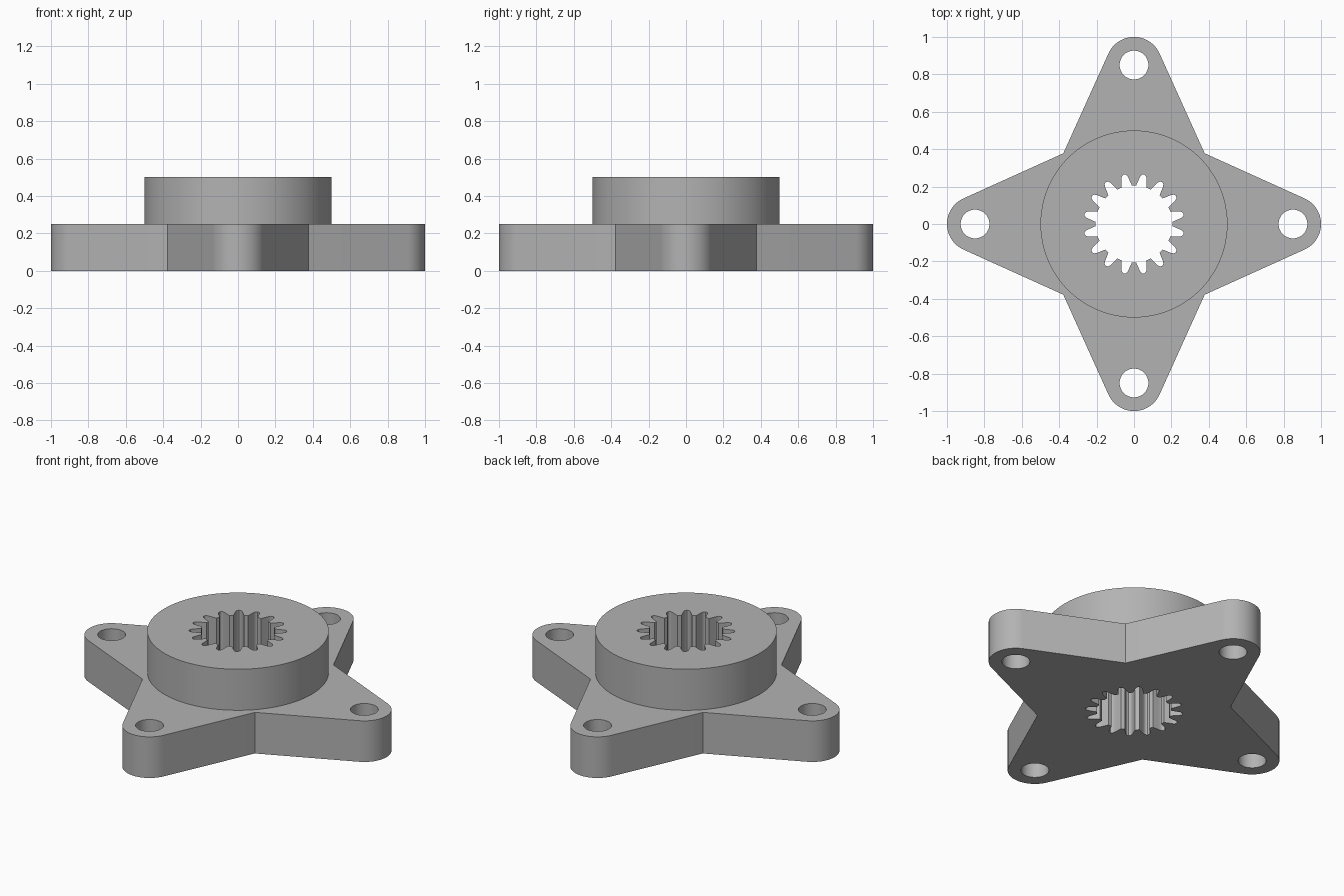
import bpy, bmesh
from math import sin, cos, acos, pi, tau

if "Cube" in bpy.data.objects:
    bpy.data.objects.remove(bpy.data.objects["Cube"], do_unlink=True)

ARM, LOBE, HOLE, HUB = 0.85, 0.15, 0.077, 0.5
PLATE_H, HUB_H, SLOTS = 0.25, 0.25, 16

steel = bpy.data.materials.new("grey_steel")
steel.use_nodes = True
grey = (0.45, 0.45, 0.45, 1)
steel.diffuse_color = grey
steel.node_tree.nodes["Principled BSDF"].inputs["Base Color"].default_value = grey


def arc(cx, cy, r, a0, a1, n):
    return [(cx + r * cos(a0 + (a1 - a0) * i / n), cy + r * sin(a0 + (a1 - a0) * i / n))
            for i in range(n + 1)]


def circle(cx, cy, r, n):
    return arc(cx, cy, r, 0, tau, n)[:-1]


def star_outline():
    # Arm sides are tangent to both the hub circle and the lobe circle
    tangent = acos((HUB - LOBE) / ARM)
    corner = HUB / (sin(tangent) + cos(tangent))
    pts = []
    for k in range(4):
        c, s = cos(k * pi / 2), sin(k * pi / 2)
        side = arc(ARM, 0, LOBE, -tangent, tangent, 28) + [(corner, corner)]
        pts += [(x * c - y * s, x * s + y * c) for x, y in side]
    return pts


def spline_bore():
    # Half of one tapered slot: radius and half width
    half = [(0.203, 0.029), (0.22, 0.025), (0.237, 0.0215), (0.254, 0.0175),
            (0.263, 0.013), (0.268, 0.007)]
    slot = [(r, -w) for r, w in half] + [(0.27, 0)] + [(r, w) for r, w in reversed(half)]
    pts = []
    for k in range(SLOTS):
        a = (k + 0.5) * tau / SLOTS
        pts += [(x * cos(a) - y * sin(a), x * sin(a) + y * cos(a)) for x, y in slot]
    return pts


def plate_part(name, loops, z0, height):
    # Filled profile with holes, extruded and turned into a clean mesh
    curve = bpy.data.curves.new(name, "CURVE")
    curve.dimensions, curve.fill_mode, curve.extrude = "2D", "BOTH", height / 2
    for loop in loops:
        sp = curve.splines.new("POLY")
        sp.points.add(len(loop) - 1)
        for p, (x, y) in zip(sp.points, loop):
            p.co = (x, y, 0, 1)
        sp.use_cyclic_u = True
    temp = bpy.data.objects.new(name + "_profile", curve)
    bpy.context.collection.objects.link(temp)
    bpy.context.view_layer.update()
    mesh = bpy.data.meshes.new_from_object(temp.evaluated_get(bpy.context.evaluated_depsgraph_get()))
    bpy.data.objects.remove(temp, do_unlink=True)

    bm = bmesh.new()
    bm.from_mesh(mesh)
    bmesh.ops.remove_doubles(bm, verts=bm.verts, dist=1e-5)
    bmesh.ops.recalc_face_normals(bm, faces=bm.faces)
    bmesh.ops.translate(bm, verts=bm.verts, vec=(0, 0, z0 + height / 2))
    bm.to_mesh(mesh)
    bm.free()
    mesh.materials.clear()
    mesh.materials.append(steel)
    obj = bpy.data.objects.new(name, mesh)
    bpy.context.collection.objects.link(obj)
    bpy.ops.object.select_all(action="DESELECT")
    obj.select_set(True)
    bpy.context.view_layer.objects.active = obj
    bpy.ops.object.shade_smooth_by_angle(angle=0.5)
    return obj


# Four-armed base with a bolt hole in each arm
bolt_holes = [circle(ARM * cos(k * pi / 2), ARM * sin(k * pi / 2), HOLE, 40) for k in range(4)]
plate_part("star_plate", [star_outline(), spline_bore()] + bolt_holes, 0, PLATE_H)

# Round raised hub with the same splined bore
plate_part("hub", [circle(0, 0, HUB, 96), spline_bore()], PLATE_H, HUB_H)
